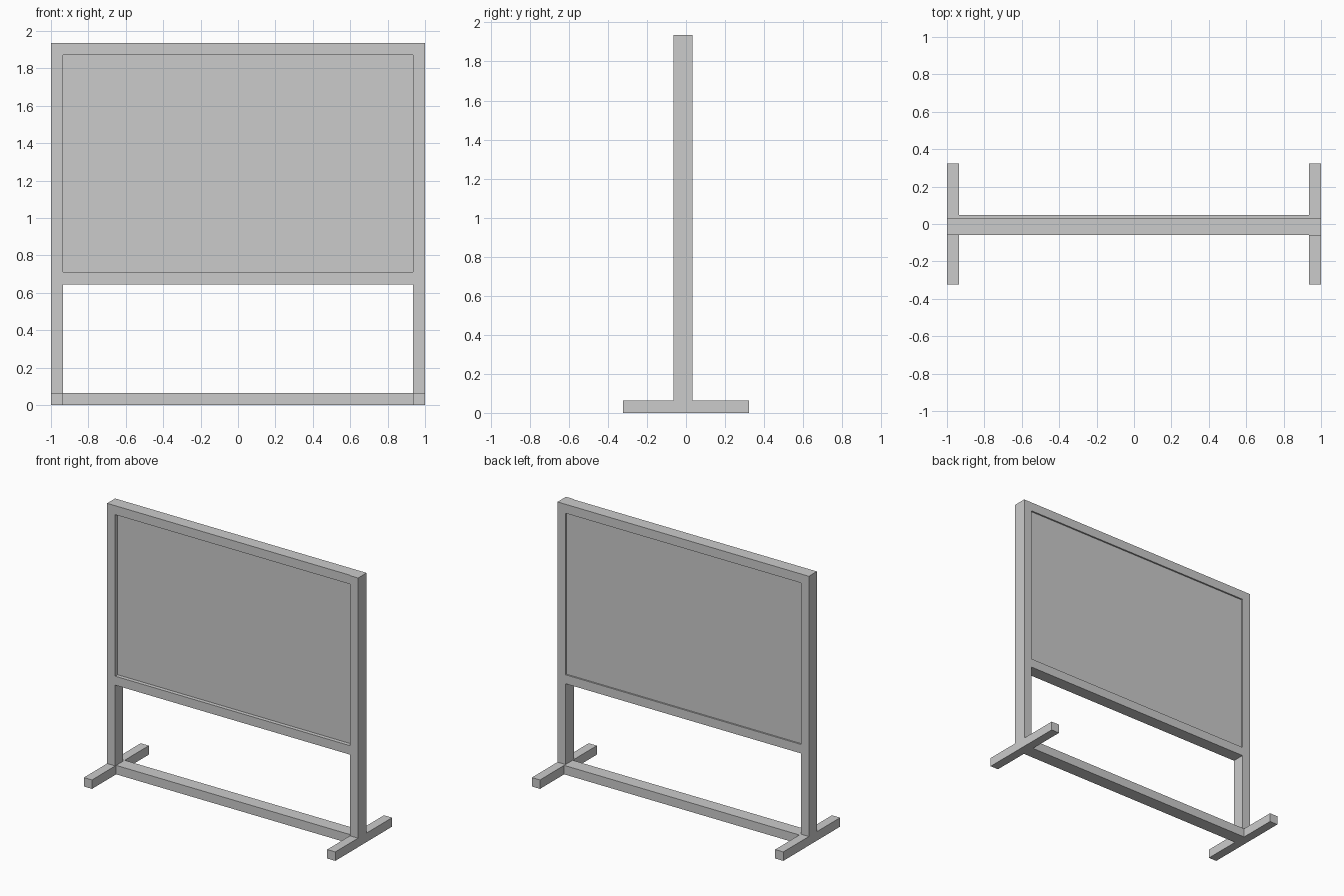
import bpy, bmesh
from mathutils import Vector

if "Cube" in bpy.data.objects:
    bpy.data.objects.remove(bpy.data.objects["Cube"])

U = 2 / 31  # timber thickness


def box(name, x, y, z):
    """Axis-aligned box from (min, max) ranges."""
    lo, hi = Vector((x[0], y[0], z[0])), Vector((x[1], y[1], z[1]))
    bm = bmesh.new()
    bmesh.ops.create_cube(bm, size=1)
    for v in bm.verts:
        v.co = (lo + hi) / 2 + v.co * (hi - lo)
    mesh = bpy.data.meshes.new(name)
    bm.to_mesh(mesh)
    bm.free()
    obj = bpy.data.objects.new(name, mesh)
    bpy.context.collection.objects.link(obj)
    return obj


inner = (-1 + U, 1 - U)   # span between the posts
back = U / 2              # common rear face of the frame
front = -0.059            # front face of rails and left post

# Feet and upright posts (right post stands very slightly proud)
for side, x, y0 in (("left", (-1, -1 + U), front), ("right", (1 - U, 1), -U)):
    box(side + "_foot", x, (-5 * U, 5 * U), (0, U))
    box(side + "_post", x, (y0, back), (U, 30 * U))

# Floor-level crossbar
box("bottom_crossbar", inner, (-0.75 * U, 0.75 * U), (0, U))

# Board rails
box("lower_rail", inner, (front, back), (10 * U, 11 * U))
box("top_rail", inner, (front, back), (29 * U, 30 * U))

# Board panel, recessed deeper at the front than at the back
box("board_panel", inner, (-0.031, 0.021), (11 * U, 29 * U))
